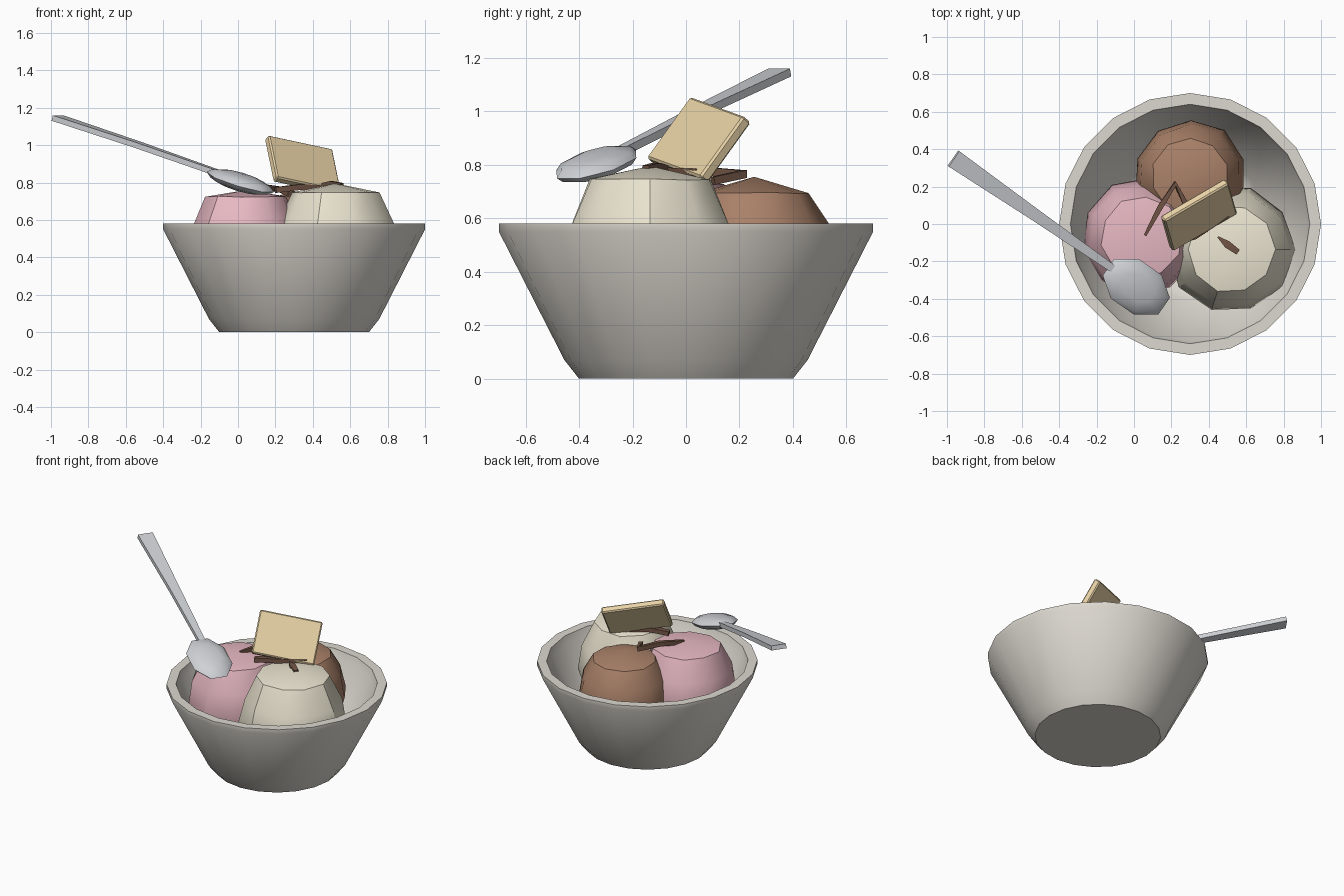
import bpy, bmesh, math, random
from mathutils import Vector, Matrix

if "Cube" in bpy.data.objects:
    bpy.data.objects.remove(bpy.data.objects["Cube"])

random.seed(4)


def material(name, rgb):
    m = bpy.data.materials.new(name)
    m.diffuse_color = (*rgb, 1)
    m.use_nodes = True
    m.node_tree.nodes["Principled BSDF"].inputs["Base Color"].default_value = m.diffuse_color
    return m


def finish(name, bm, mat, angle=35):
    bmesh.ops.recalc_face_normals(bm, faces=bm.faces)
    me = bpy.data.meshes.new(name)
    bm.to_mesh(me)
    bm.free()
    ob = bpy.data.objects.new(name, me)
    bpy.context.collection.objects.link(ob)
    me.materials.append(mat)
    bpy.ops.object.select_all(action='DESELECT')
    bpy.context.view_layer.objects.active = ob
    ob.select_set(True)
    bpy.ops.object.shade_smooth_by_angle(angle=math.radians(angle))
    return ob


def skin(bm, rings):
    # join consecutive rings of vertices and cap both ends
    for a, b in zip(rings, rings[1:]):
        n = len(a)
        for i in range(n):
            j = (i + 1) % n
            bm.faces.new((a[i], a[j], b[j], b[i]))
    for cap in (rings[0], rings[-1]):
        bm.faces.new(cap)


def lathe(name, profile, sides, centre, mat, jitter=0.0, peak=None, turn=0.0):
    bm = bmesh.new()
    rings = []
    for r, z in profile:
        ring = []
        for i in range(sides):
            a = turn + 2 * math.pi * i / sides
            rr = r * (1 + random.uniform(-jitter, jitter))
            ring.append(bm.verts.new((centre[0] + rr * math.cos(a), centre[1] + rr * math.sin(a),
                                      z + r * random.uniform(-jitter, jitter) * 0.5)))
        rings.append(ring)
    skin(bm, rings)
    if peak is not None:
        top = [f for f in bm.faces if set(f.verts) == set(rings[-1])]
        tip = bmesh.ops.poke(bm, faces=top)["verts"][0]
        tip.co = (centre[0], centre[1], peak)
    return finish(name, bm, mat)


def ribbon(name, points, widths, thick, mat):
    # tapered rectangular bar along a path
    bm = bmesh.new()
    pts = [Vector(p) for p in points]
    rings = []
    for i, p in enumerate(pts):
        d = (pts[min(i + 1, len(pts) - 1)] - pts[max(i - 1, 0)]).normalized()
        side = d.cross(Vector((0, 0, 1))).normalized()
        up = side.cross(d)
        s, u = side * widths[i] / 2, up * thick / 2
        rings.append([bm.verts.new(p + v) for v in (s + u, -s + u, -s - u, s - u)])
    skin(bm, rings)
    return finish(name, bm, mat)


china = material("china", (0.72, 0.69, 0.63))
pink = material("strawberry", (0.80, 0.48, 0.54))
cream = material("vanilla", (0.84, 0.79, 0.64))
brown = material("chocolate", (0.40, 0.22, 0.14))
dark = material("dark_sauce", (0.17, 0.09, 0.06))
gold = material("biscuit", (0.80, 0.64, 0.38))
steel = material("steel", (0.62, 0.64, 0.67))

# bowl: outside wall, rim, inside wall, inside floor
lathe("bowl", [(0.40, 0), (0.455, 0.07), (0.70, 0.55), (0.70, 0.58), (0.64, 0.58),
               (0.625, 0.53), (0.40, 0.10), (0.34, 0.06)], 20, (0.3, 0), china)

# scoops: same faceted dome at three places, ending in a low peak
for name, c, size, shoulder, peak, mat, turn in (
        ("strawberry_scoop", (0.04, -0.07), 0.94, 0.725, 0.76, pink, 0.2),
        ("vanilla_scoop", (0.52, -0.135), 1.02, 0.745, 0.795, cream, 0.0),
        ("chocolate_scoop", (0.30, 0.255), 0.90, 0.695, 0.755, brown, 0.3)):
    prof = [(0.16, 0.12), (0.27, 0.23), (0.335, 0.42), (0.305, 0.58), (0.23, shoulder)]
    lathe(name, [(r * size, z) for r, z in prof], 10, c, mat, 0.025, peak, turn)

# streaks of sauce on top of the scoops
ribbon("sauce_streak", [(0.06, -0.06, 0.75), (0.14, 0.09, 0.775), (0.22, 0.215, 0.765), (0.28, 0.10, 0.74)],
       [0.015, 0.03, 0.025, 0.03], 0.03, dark)
ribbon("sauce_drop", [(0.45, -0.07, 0.785), (0.50, -0.11, 0.795), (0.555, -0.15, 0.785)],
       [0.008, 0.04, 0.03], 0.025, dark)
ribbon("sauce_under_wafer", [(0.20, -0.10, 0.76), (0.32, -0.06, 0.775), (0.50, 0.05, 0.77)],
       [0.03, 0.05, 0.03], 0.03, dark)

# wafer: bevelled slab leaning backwards
u = Vector((0.35, 0.205, -0.075)).normalized()
n = Vector((0.504, -0.65, 0.57))
n = (n - u * n.dot(u)).normalized()
v = n.cross(u)
frame = Matrix((u, v, n)).transposed().to_4x4()
bm = bmesh.new()
bmesh.ops.create_cube(bm, size=1, matrix=Matrix.Translation((0.347, 0.048, 0.892)) @ frame
                      @ Matrix.Diagonal((0.405, 0.285, 0.045, 1)))
bmesh.ops.bevel(bm, geom=bm.edges[:], offset=0.008, segments=1, affect='EDGES')
finish("wafer", bm, gold, 30)

# spoon: flattened oval head and a handle that widens to its end
d = Vector((0.86, -0.60, -0.31)).normalized()
s = Vector((0, 0, 1)).cross(d).normalized()
frame = Matrix((d, s, d.cross(s))).transposed().to_4x4()
bm = bmesh.new()
bmesh.ops.create_uvsphere(bm, u_segments=8, v_segments=6, radius=1,
                          matrix=Matrix.Translation((0.012, -0.335, 0.803)) @ frame
                          @ Matrix.Diagonal((0.205, 0.14, 0.045, 1))
                          @ Matrix.Rotation(math.pi / 8, 4, 'Z'))
finish("spoon_head", bm, steel, 50)
ribbon("spoon_handle", [(-0.09, -0.255, 0.845), (-0.53, 0.05, 1.0), (-0.965, 0.35, 1.145)],
       [0.04, 0.065, 0.10], 0.03, steel)
